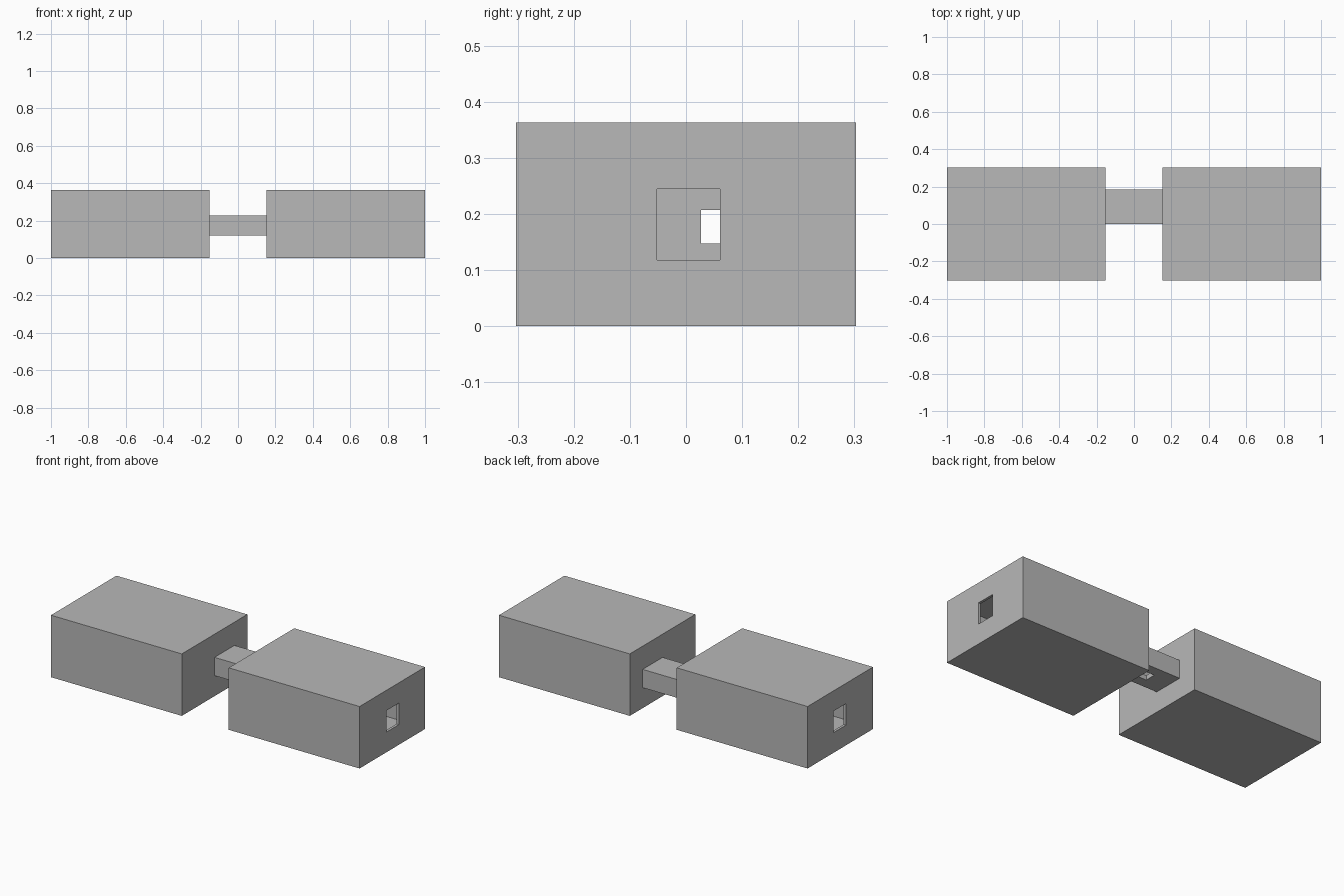
import bpy
import bmesh
from mathutils import Matrix, Vector

if "Cube" in bpy.data.objects:
    bpy.data.objects.remove(bpy.data.objects["Cube"], do_unlink=True)

# One plain grey for everything
grey = bpy.data.materials.new("plain_grey")
grey.use_nodes = True
colour = (0.48, 0.48, 0.48, 1)
grey.diffuse_color = colour
grey.node_tree.nodes["Principled BSDF"].inputs["Base Color"].default_value = colour


def box(name, lo, hi):
    """Box spanning two opposite corners."""
    lo, hi = Vector(lo), Vector(hi)
    bm = bmesh.new()
    place = Matrix.Translation((lo + hi) / 2) @ Matrix.Diagonal((*(hi - lo), 1))
    bmesh.ops.create_cube(bm, size=1, matrix=place)
    mesh = bpy.data.meshes.new(name)
    bm.to_mesh(mesh)
    bm.free()
    mesh.materials.append(grey)
    obj = bpy.data.objects.new(name, mesh)
    bpy.context.collection.objects.link(obj)
    return obj


def carve(target, cutters):
    """Cut each cutter out of the target, then discard the cutters."""
    for cutter in cutters:
        mod = target.modifiers.new("cut", "BOOLEAN")
        mod.operation = "DIFFERENCE"
        mod.solver = "EXACT"
        mod.object = cutter
        bpy.context.view_layer.objects.active = target
        bpy.ops.object.modifier_apply(modifier=mod.name)
        bpy.data.objects.remove(cutter, do_unlink=True)


WALL = 0.015      # chamber wall thickness
INNER = 0.152     # chamber face nearest the middle
DEPTH = 0.303     # half depth of a chamber
HEIGHT = 0.363

# Two hollow chambers, each with an end window and a tunnel opening
for name, side in (("left_chamber", 1), ("right_chamber", -1)):
    def span(a, b):
        return sorted((side * a, side * b))

    def part(label, xs, ys, zs):
        x0, x1 = span(*xs)
        return box(label, (x0, ys[0], zs[0]), (x1, ys[1], zs[1]))

    chamber = part(name, (INNER, 1), (-DEPTH, DEPTH), (0, HEIGHT))
    cavity = part("cavity", (INNER + WALL, 1 - WALL),
                  (-DEPTH + WALL, DEPTH - WALL), (WALL, HEIGHT - WALL))
    window = part("window", (0.9, 1.1), (-0.052, 0.061), (0.118, 0.244))
    opening = part("opening", (0.1, 0.25), (0.027, 0.157), (0.147, 0.207))
    carve(chamber, [cavity, window, opening])

# Square tunnel joining the chambers, with a hatch in its floor
tunnel = box("tunnel", (-INNER, 0, 0.12), (INNER, 0.184, 0.227))
bore = box("bore", (-0.3, 0.027, 0.147), (0.3, 0.157, 0.207))
hatch = box("hatch", (-0.032, 0.06, 0.1), (0.032, 0.124, 0.16))
carve(tunnel, [bore, hatch])
